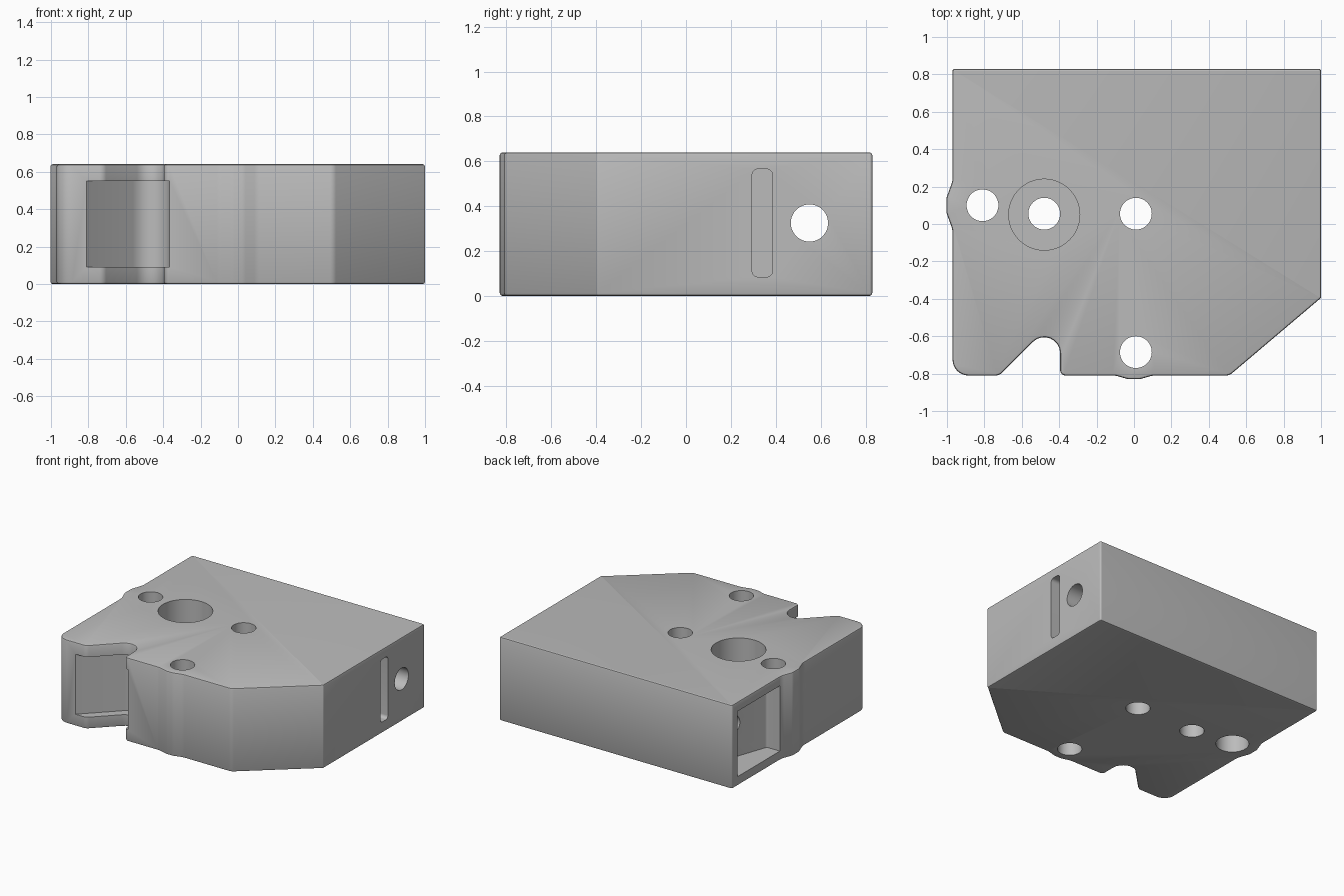
import bpy, bmesh, math
from mathutils import Vector

if "Cube" in bpy.data.objects:
    bpy.data.objects.remove(bpy.data.objects["Cube"], do_unlink=True)

grey = bpy.data.materials.new("plain grey")
grey.use_nodes = True
grey.diffuse_color = (0.5, 0.5, 0.5, 1)
grey.node_tree.nodes["Principled BSDF"].inputs["Base Color"].default_value = (0.5, 0.5, 0.5, 1)


def rounded(corners, steps=8):
    """Outline with a fillet of the given radius at each (x, y, radius) corner."""
    points = []
    for i, (x, y, r) in enumerate(corners):
        p = Vector((x, y))
        if r == 0:
            points.append(p)
            continue
        a = (Vector(corners[i - 1][:2]) - p).normalized()
        b = (Vector(corners[(i + 1) % len(corners)][:2]) - p).normalized()
        half = a.angle(b) / 2
        centre = p + (a + b).normalized() * r / math.sin(half)
        start = p + a * r / math.tan(half) - centre
        end = p + b * r / math.tan(half) - centre
        sweep = math.atan2(start.x * end.y - start.y * end.x, start.dot(end))
        for k in range(steps + 1):
            t = sweep * k / steps
            c, s = math.cos(t), math.sin(t)
            points.append(centre + Vector((start.x * c - start.y * s, start.x * s + start.y * c)))
    return points


def circle(x, y, r, n=48):
    return [Vector((x + r * math.cos(math.tau * i / n), y + r * math.sin(math.tau * i / n)))
            for i in range(n)]


def prism(name, outline, low, high, axis="z", bevel=0):
    """Extrude an outline along z, or a (y, z) outline along x."""
    def place(p, h):
        return (p.x, p.y, h) if axis == "z" else (h, p.x, p.y)
    bm = bmesh.new()
    rings = [[bm.verts.new(place(p, h)) for p in outline] for h in (low, high)]
    caps = [bm.faces.new(ring) for ring in rings]
    n = len(outline)
    for i in range(n):
        j = (i + 1) % n
        bm.faces.new((rings[0][i], rings[0][j], rings[1][j], rings[1][i]))
    bmesh.ops.recalc_face_normals(bm, faces=bm.faces)
    if bevel:
        bmesh.ops.bevel(bm, geom=[e for f in caps for e in f.edges], offset=bevel,
                        segments=2, profile=0.5, affect="EDGES")
    mesh = bpy.data.meshes.new(name)
    bm.to_mesh(mesh)
    bm.free()
    mesh.materials.append(grey)
    obj = bpy.data.objects.new(name, mesh)
    bpy.context.collection.objects.link(obj)
    return obj


# Body plate: chamfered corner, V notch with round apex, bulges beside two bolt holes
HEIGHT = 0.64
body = prism("mount_block", rounded([
    (1, 0.83, 0.012), (-0.97, 0.83, 0.012),
    (-0.97, 0.23, 0.12), (-1.003, 0.14, 0.06), (-1.003, 0.06, 0.06), (-0.97, -0.03, 0.12),
    (-0.97, -0.81, 0.085), (-0.72, -0.81, 0.05), (-0.395, -0.485, 0.085),
    (-0.395, -0.81, 0.03), (-0.1, -0.81, 0.1), (-0.03, -0.83, 0.08),
    (0.03, -0.83, 0.08), (0.1, -0.81, 0.1), (0.51, -0.81, 0.05), (1, -0.395, 0.01),
]), 0, HEIGHT, bevel=0.012)

cutters = []
# Vertical bolt holes
for x, y in ((0.01, 0.055), (0.01, -0.685), (-0.48, 0.055), (-0.81, 0.1)):
    cutters.append(prism("bolt_hole", circle(x, y, 0.085), -0.1, HEIGHT + 0.1))
# Counterbores from above and below
cutters.append(prism("top_counterbore", circle(-0.48, 0.05, 0.19), 0.24, HEIGHT + 0.1))
cutters.append(prism("bottom_counterbore", circle(-0.81, 0.1, 0.115), -0.1, 0.2))
# Wider recess inside the notch
cutters.append(prism("notch_recess", rounded([
    (-0.365, -0.365, 0.115), (-0.91, -0.91, 0), (-0.365, -0.91, 0)]), 0.09, 0.55))
# Pocket in the end face with a slanted inner wall
cutters.append(prism("end_pocket", rounded([
    (-1.1, 0.25, 0), (-0.86, 0.25, 0.02), (-0.68, 0.76, 0.02), (-1.1, 0.76, 0)]), 0.07, 0.57))
# Cross hole into the pocket, and blind slot
cutters.append(prism("cross_hole", circle(0.55, 0.325, 0.083), -0.9, 1.1, "x"))
cutters.append(prism("side_slot", rounded([
    (0.295, 0.085, 0.025), (0.385, 0.085, 0.025),
    (0.385, 0.565, 0.025), (0.295, 0.565, 0.025)]), 0.88, 1.1, "x"))

bpy.context.view_layer.objects.active = body
for cutter in cutters:
    cutter.hide_render = True
    cut = body.modifiers.new(cutter.name, "BOOLEAN")
    cut.operation = "DIFFERENCE"
    cut.solver = "EXACT"
    cut.object = cutter
    bpy.ops.object.modifier_apply(modifier=cut.name)
    bpy.data.objects.remove(cutter, do_unlink=True)

bpy.ops.object.select_all(action="DESELECT")
body.select_set(True)
bpy.ops.object.shade_smooth_by_angle(angle=math.radians(30))
